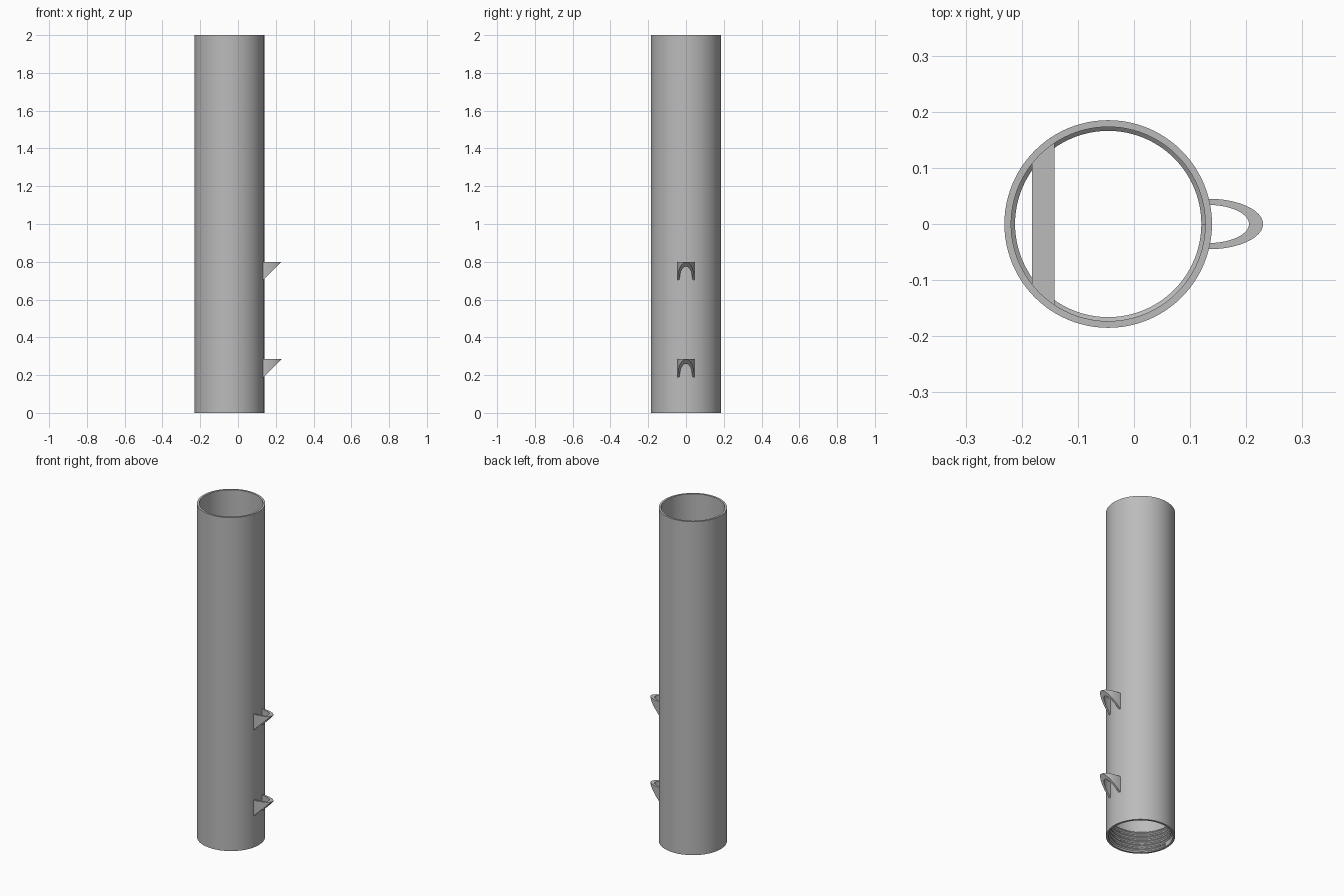
import bpy, bmesh, math

cube = bpy.data.objects.get("Cube")
if cube:
    bpy.data.objects.remove(cube, do_unlink=True)

CX = -0.046          # tube axis
R_OUT, R_IN, R_THREAD = 0.185, 0.173, 0.166

grey = bpy.data.materials.new("plain grey")
grey.use_nodes = True
grey.diffuse_color = (0.5, 0.5, 0.5, 1)
grey.node_tree.nodes["Principled BSDF"].inputs["Base Color"].default_value = (0.5, 0.5, 0.5, 1)


def sweep(name, sections, closed=False, smooth=True):
    """Skin a list of equal cross-sections; cap the ends unless closed."""
    bm = bmesh.new()
    rows = [[bm.verts.new(p) for p in s] for s in sections]
    n = len(rows[0])
    pairs = list(zip(rows, rows[1:]))
    if closed:
        pairs.append((rows[-1], rows[0]))
    else:
        bm.faces.new(rows[0])
        bm.faces.new(rows[-1])
    for a, b in pairs:
        for i in range(n):
            j = (i + 1) % n
            bm.faces.new((a[i], a[j], b[j], b[i]))
    bmesh.ops.recalc_face_normals(bm, faces=bm.faces[:])
    mesh = bpy.data.meshes.new(name)
    bm.to_mesh(mesh)
    bm.free()
    mesh.materials.append(grey)
    obj = bpy.data.objects.new(name, mesh)
    bpy.context.collection.objects.link(obj)
    if smooth:
        bpy.ops.object.select_all(action='DESELECT')
        obj.select_set(True)
        bpy.context.view_layer.objects.active = obj
        bpy.ops.object.shade_smooth_by_angle(angle=math.radians(30))
    return obj


def ring_section(angle, profile):
    c, s = math.cos(angle), math.sin(angle)
    return [(CX + r * c, r * s, z) for r, z in profile]


# Hollow tube, open at both ends
SEG = 96
wall = [(R_OUT, 0), (R_OUT, 2), (R_IN, 2), (R_IN, 0)]
sweep("tube", [ring_section(math.tau * k / SEG, wall) for k in range(SEG)], closed=True)

# Internal screw thread at the bottom
PITCH, TURNS = 0.025, 4.5
thread = []
for k in range(int(SEG * TURNS) + 1):
    z = 0.014 + PITCH * k / SEG
    tooth = [(R_IN + 0.002, z - 0.011), (R_THREAD, z - 0.003),
             (R_THREAD, z + 0.003), (R_IN + 0.002, z + 0.011)]
    thread.append(ring_section(math.tau * k / SEG + math.pi, tooth))
sweep("inner_thread", thread)

# Cross bar spanning the bore, its ends sunk in the wall
bar = []
for z in (0.48, 0.52):
    row = []
    for x, side in ((-0.182, -1), (-0.142, -1), (-0.142, 1), (-0.182, 1)):
        row.append((x, side * math.sqrt((R_IN + 0.004) ** 2 - (x - CX) ** 2), z))
    bar.append(row)
sweep("inner_cross_bar", bar, smooth=False)

# Two half-oval loops on the side, undercut at 45 degrees
ROOT, TIP = 0.132, 0.23
for name, top in (("upper_loop", 0.80), ("lower_loop", 0.285)):
    sections = []
    for k in range(33):
        t = math.pi * (k / 32 - 0.5)
        xo, yo = ROOT + (TIP - ROOT) * math.cos(t), 0.045 * math.sin(t)
        xi, yi = ROOT + 0.073 * math.cos(t), 0.034 * math.sin(t)
        low_o, low_i = top - (TIP - xo) - 0.0005, top - (TIP - xi)
        sections.append([(xo, yo, top), (xi, yi, top), (xi, yi, low_i), (xo, yo, low_o)])
    sweep(name, sections)
